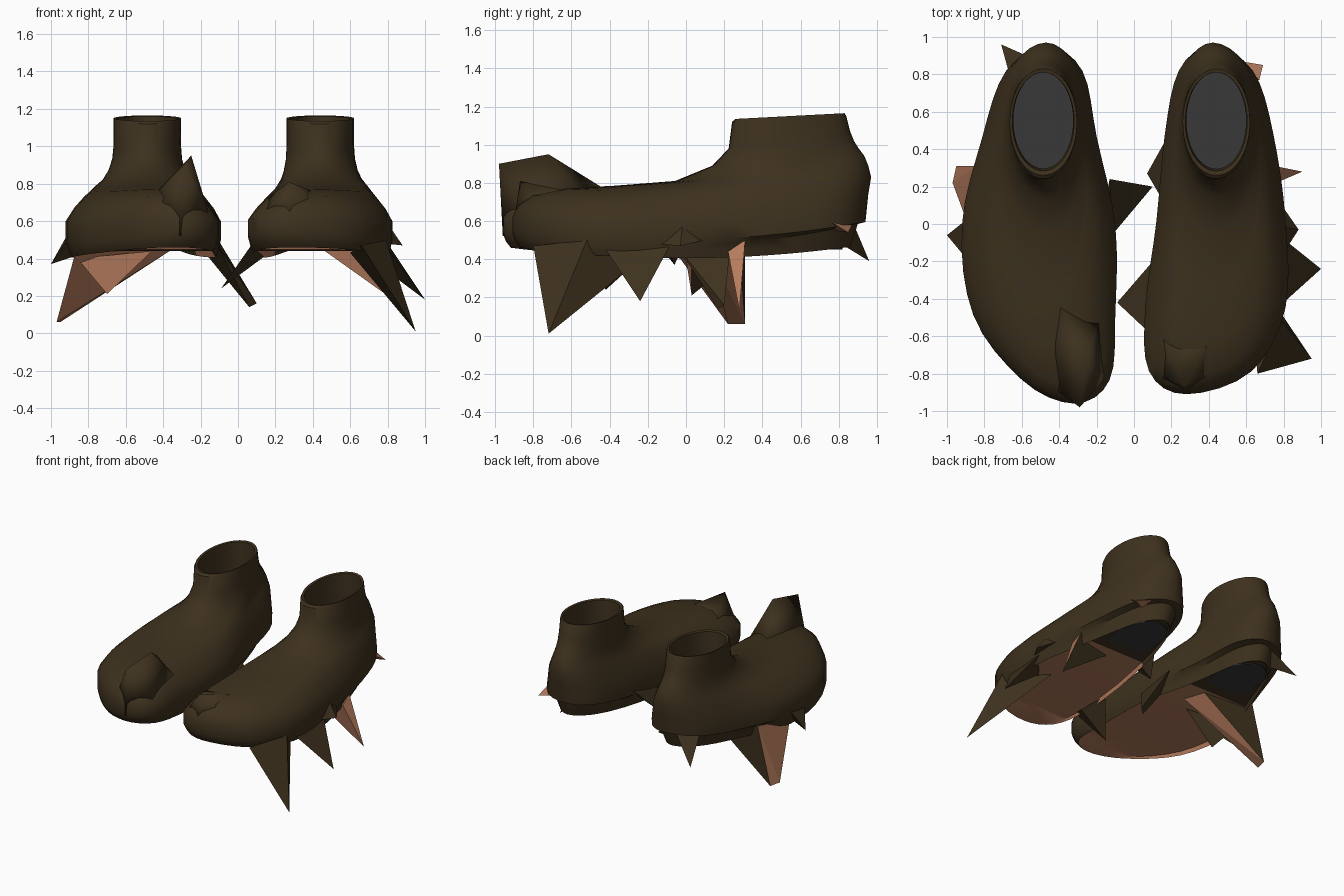
import bpy, bmesh, math

cube = bpy.data.objects.get("Cube")
if cube:
    bpy.data.objects.remove(cube)


def material(name, rgb):
    m = bpy.data.materials.new(name)
    m.use_nodes = True
    m.diffuse_color = (*rgb, 1)
    bsdf = m.node_tree.nodes["Principled BSDF"]
    bsdf.inputs["Base Color"].default_value = (*rgb, 1)
    bsdf.inputs["Roughness"].default_value = 0.9
    return m


MATS = [material("dark brown leather", (0.048, 0.031, 0.013)),
        material("tan sole", (0.46, 0.2, 0.11)),
        material("charcoal insole", (0.04, 0.04, 0.04))]
BROWN, TAN, GREY = range(3)


def finish(name, bm, angle):
    bmesh.ops.recalc_face_normals(bm, faces=bm.faces)
    mesh = bpy.data.meshes.new(name)
    bm.to_mesh(mesh)
    bm.free()
    for m in MATS:
        mesh.materials.append(m)
    ob = bpy.data.objects.new(name, mesh)
    bpy.context.collection.objects.link(ob)
    if angle:
        bpy.ops.object.select_all(action='DESELECT')
        ob.select_set(True)
        bpy.context.view_layer.objects.active = ob
        bpy.ops.object.shade_smooth_by_angle(angle=math.radians(angle))


def closed_curve(vals, steps):
    """Periodic Catmull-Rom through evenly spaced values."""
    n, out = len(vals), []
    for i in range(n):
        a, b, c, d = (vals[(i + k) % n] for k in (-1, 0, 1, 2))
        for j in range(steps):
            t = j / steps
            out.append(b + 0.5 * t * (c - a + t * (2*a - 5*b + 4*c - d + t * (3*(b - c) + d - a))))
    return out


# Heel tuck for the rings under the lip, from the sole up
TUCK = [0.6, 0.55, 0.5, 0.4]
# Level: blend to collar shape, front blend from toe, back y, z at front / middle / back
LEVELS = [
    (0.16, 0.05, 0.85, 0.46, 0.44, 0.475),
    (0.12, 0.035, 0.86, 0.46, 0.405, 0.465),
    (0.07, 0.015, 0.88, 0.49, 0.435, 0.52),
    (0.04, 0.008, 0.90, 0.51, 0.465, 0.585),
    (0.00, 0.00, 0.94, 0.54, 0.50, 0.595),
    (0.00, 0.00, 0.945, 0.62, 0.60, 0.64),
    (0.17, 0.025, 0.955, 0.68, 0.67, 0.74),
    (0.38, 0.09, 0.97, 0.735, 0.73, 0.83),
    (0.57, 0.24, 0.955, 0.77, 0.775, 0.89),
    (0.75, 0.48, 0.935, 0.785, 0.81, 0.94),
    (0.88, 0.74, 0.905, 0.81, 0.86, 0.98),
    (0.97, 0.90, 0.88, 0.89, 0.93, 1.02),
    (1.00, 0.97, 0.86, 0.98, 1.01, 1.07),
    (1.00, 0.985, 0.84, 1.12, 1.14, 1.15),
    (1.00, 1.00, 0.83, 1.135, 1.15, 1.165),
    (1.03, 1.02, 0.81, 1.13, 1.145, 1.16),
    (1.04, 1.03, 0.81, 0.95, 0.97, 0.98),
    (1.04, 1.03, 0.81, 0.51, 0.51, 0.51),
]
STEPS = 4


def shoe(name, side, toe_y, collar_x, outer, inner):
    # Outline runs heel -> outer side -> toe -> inner side
    base = closed_curve(outer + inner[-2:0:-1], STEPS)
    n = len(base)
    bm = bmesh.new()
    rings = []
    for level, (blend, f, yb, zf, zm, zb) in enumerate(LEVELS):
        yf = toe_y + (0.26 - toe_y) * f
        radius = 0.18 - max(0, blend - 1) * 0.5
        tuck = TUCK[level] if level < len(TUCK) else 0
        ring = []
        for i in range(n):
            a = math.tau * i / n
            u = math.cos(a)
            w = min(blend + tuck * max(u, 0), 1)
            cx = collar_x + radius * math.sin(a)
            x = base[i] * (1 - w) + cx * w
            y = (yf + yb) / 2 + (yb - yf) / 2 * u
            z = zm + (zb - zf) / 2 * u + ((zf + zb) / 2 - zm) * u * u
            ring.append(bm.verts.new((side * x, y, z)))
        rings.append(ring)
    for level, (a, b) in enumerate(zip(rings, rings[1:])):
        for i in range(n):
            j = (i + 1) % n
            face = bm.faces.new((a[i], a[j], b[j], b[i]))
            if level == 0 and face.calc_center_median().y < 0.3:
                face.material_index = TAN

    # Cap the sole and the insole with strips across the foot
    def cap(ring, rule):
        for i in range(n // 2):
            vs = [ring[i], ring[i + 1], ring[n - i - 1], ring[(n - i) % n]]
            face = bm.faces.new(list(dict.fromkeys(vs)))
            face.material_index = rule(face.calc_center_median().y)
    cap(rings[0], lambda y: TAN if y < 0.3 else BROWN)
    cap(rings[-1], lambda y: GREY)
    finish(name, bm, 40)

    # Oval plate under the heel
    bm = bmesh.new()
    bmesh.ops.create_cone(bm, cap_ends=True, segments=32, radius1=1, radius2=1, depth=1)
    for v in bm.verts:
        v.co = (side * collar_x + v.co.x * 0.17, 0.56 + v.co.y * 0.26, 0.455 + v.co.z * 0.009)
    for f in bm.faces:
        f.material_index = GREY
    finish(name + "_heel_plate", bm, 0)


shoe("left_shoe", 1, -0.91, 0.44,
     [0.41, 0.635, 0.745, 0.81, 0.81, 0.63, 0.28],
     [0.41, 0.24, 0.165, 0.12, 0.06, 0.08, 0.28])
shoe("right_shoe", -1, -0.96, 0.485,
     [0.46, 0.685, 0.81, 0.92, 0.86, 0.60, 0.32],
     [0.46, 0.275, 0.20, 0.10, 0.10, 0.13, 0.32])


def shard(name, mat, *points, angle=0):
    """Jagged piece: the hull of a few points, with leather on its back."""
    bm = bmesh.new()
    for p in points:
        bm.verts.new(p)
    bmesh.ops.convex_hull(bm, input=bm.verts[:])
    bmesh.ops.recalc_face_normals(bm, faces=bm.faces)
    for f in bm.faces:
        f.normal_update()
        f.material_index = BROWN if f.normal.y > 0.7 else mat
    finish(name, bm, angle)


# Torn points on the left shoe
shard("left_front_spike", BROWN, (0.95, -0.72, 0.01), (0.66, -0.8, 0.47), (0.79, -0.52, 0.5), (0.6, -0.2, 0.43))
shard("left_outer_spike", BROWN, (1.0, -0.24, 0.18), (0.8, -0.42, 0.45), (0.8, -0.08, 0.48), (0.68, -0.25, 0.42))
shard("left_side_spike", BROWN, (0.88, -0.03, 0.47), (0.69, 0, 0.75), (0.79, 0.1, 0.5), (0.79, -0.17, 0.48))
shard("left_inner_spike", BROWN, (-0.09, -0.42, 0.24), (0.1, -0.2, 0.44), (0.07, -0.57, 0.47), (0.14, -0.42, 0.41))
shard("left_arch_spike", BROWN, (0.07, 0.27, 0.38), (0.17, 0.45, 0.58), (0.14, 0.15, 0.5), (0.22, 0.3, 0.46))
shard("left_sole_flap", TAN, (0.9, 0.28, 0.13), (0.76, 0.22, 0.44), (0.75, 0.31, 0.5), (0.45, 0.24, 0.45))
shard("left_heel_spike", TAN, (0.69, 0.85, 0.54), (0.57, 0.87, 0.58), (0.67, 0.77, 0.59), (0.58, 0.78, 0.55))
shard("left_toe_peak", BROWN, (0.27, -0.87, 0.81), (0.1, -0.8, 0.6), (0.5, -0.76, 0.62), (0.28, -0.9, 0.6),
      (0.13, -0.55, 0.7), (0.5, -0.45, 0.72), angle=180)

# Torn points on the right shoe
shard("right_inner_spike", BROWN, (0.1, 0.2, 0.16), (0.06, 0.17, 0.14), (-0.13, 0.24, 0.54), (-0.11, -0.05, 0.47), (-0.16, 0.1, 0.41))
shard("right_outer_spike", BROWN, (-1.0, -0.06, 0.37), (-0.9, 0.02, 0.55), (-0.9, -0.18, 0.52), (-0.85, -0.08, 0.42))
shard("right_heel_spike", BROWN, (-0.71, 0.96, 0.39), (-0.65, 0.74, 0.59), (-0.53, 0.88, 0.58), (-0.58, 0.78, 0.5))
shard("right_sole_flap", TAN, (-0.97, 0.22, 0.06), (-0.95, 0.31, 0.06), (-0.87, -0.05, 0.43), (-0.84, 0.31, 0.5), (-0.35, 0.12, 0.45), (-0.4, 0.28, 0.46))
shard("right_sole_point", TAN, (-0.7, 0.03, 0.21), (-0.86, 0.0, 0.4), (-0.46, 0.03, 0.44), (-0.8, 0.2, 0.35))
shard("right_toe_peak", BROWN, (-0.25, -0.72, 0.95), (-0.29, -0.98, 0.9), (-0.45, -0.62, 0.74), (-0.4, -0.43, 0.77),
      (-0.18, -0.5, 0.68), (-0.15, -0.82, 0.62), (-0.31, -0.96, 0.52), (-0.45, -0.86, 0.62), angle=180)
